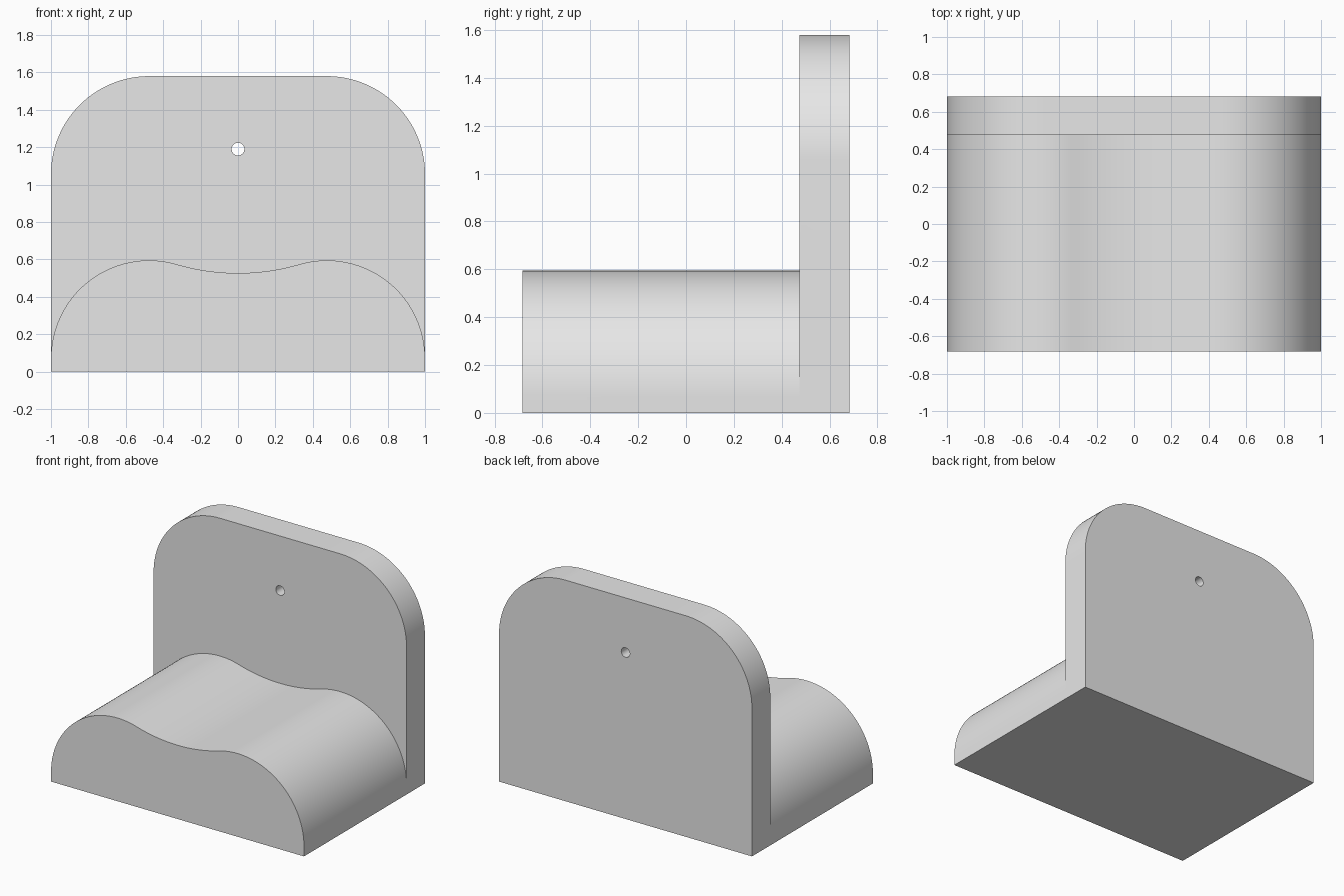
import bpy, bmesh
from math import sin, cos, pi, atan2, hypot, radians
from mathutils import Matrix

if "Cube" in bpy.data.objects:
    bpy.data.objects.remove(bpy.data.objects["Cube"])

grey = bpy.data.materials.new("light grey")
grey.use_nodes = True
grey.diffuse_color = (0.8, 0.8, 0.8, 1)
grey.node_tree.nodes["Principled BSDF"].inputs["Base Color"].default_value = (0.8, 0.8, 0.8, 1)

HALF, DEPTH, PLATE_FRONT = 1.0, 0.683, 0.475
RADIUS = 0.525
CX = HALF - RADIUS


def arc(cx, cz, r, a0, a1, n):
    return [(cx + r * cos(a0 + (a1 - a0) * i / n), cz + r * sin(a0 + (a1 - a0) * i / n))
            for i in range(n + 1)]


def prism(name, half_profile, y0, y1):
    """Mirror a right-hand outline across x = 0 and extrude it along y."""
    left = [(-x, z) for x, z in reversed(half_profile) if x > 1e-5]
    bm = bmesh.new()
    face = bm.faces.new([bm.verts.new((x, y0, z)) for x, z in half_profile + left])
    out = bmesh.ops.extrude_face_region(bm, geom=[face])
    moved = [v for v in out["geom"] if isinstance(v, bmesh.types.BMVert)]
    bmesh.ops.translate(bm, verts=moved, vec=(0, y1 - y0, 0))
    bmesh.ops.recalc_face_normals(bm, faces=bm.faces)
    return make_object(name, bm)


def make_object(name, bm):
    mesh = bpy.data.meshes.new(name)
    bm.to_mesh(mesh)
    bm.free()
    mesh.materials.append(grey)
    ob = bpy.data.objects.new(name, mesh)
    bpy.context.collection.objects.link(ob)
    return ob


def combine(target, tool, operation):
    mod = target.modifiers.new(operation.lower(), "BOOLEAN")
    mod.operation, mod.solver, mod.object = operation, "EXACT", tool
    bpy.ops.object.modifier_apply(modifier=mod.name)
    bpy.data.objects.remove(tool)


# Back plate with rounded upper corners
plate_profile = [(HALF, 0)] + arc(CX, 1.58 - RADIUS, RADIUS, 0, pi / 2, 32)
bracket = prism("wall_bracket", plate_profile, PLATE_FRONT, DEPTH)

# Cradle: two round shoulders joined by a tangent shallow dip
shoulder_z, dip_z = 0.07, 0.527
rise = dip_z - shoulder_z
dip_r = (CX ** 2 + rise ** 2 - RADIUS ** 2) / (2 * (RADIUS - rise))
turn = atan2(dip_r + rise, -CX)
cradle_profile = ([(HALF, 0)] + arc(CX, shoulder_z, RADIUS, 0, turn, 40)
                  + arc(0, dip_z + dip_r, dip_r, turn - pi, -pi / 2, 12)[1:])
cradle = prism("cradle", cradle_profile, -DEPTH, PLATE_FRONT + 0.1)

# Drill for the screw hole
bm = bmesh.new()
bmesh.ops.create_cone(bm, cap_ends=True, segments=32, radius1=0.034, radius2=0.034, depth=1,
                      matrix=Matrix.Translation((0, DEPTH, 1.19)) @ Matrix.Rotation(pi / 2, 4, "X"))
drill = make_object("screw_hole_cutter", bm)
drill.hide_render = True

# Join into one solid and smooth the curved sides
bpy.ops.object.select_all(action="DESELECT")
bpy.context.view_layer.objects.active = bracket
bracket.select_set(True)
combine(bracket, cradle, "UNION")
combine(bracket, drill, "DIFFERENCE")
bpy.ops.object.shade_smooth_by_angle(angle=radians(30))
